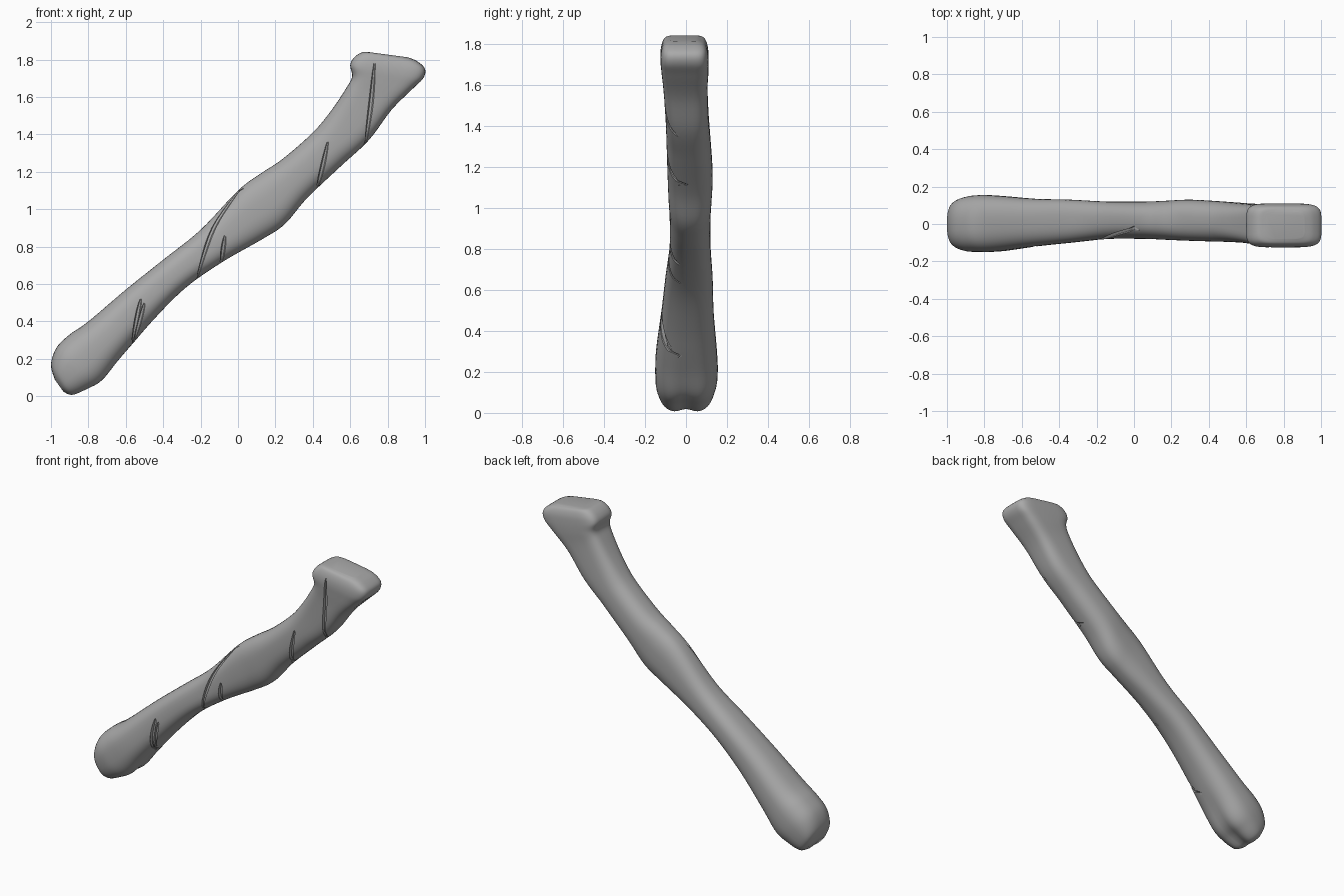
import bpy, bmesh, math
from mathutils import Vector
from mathutils.bvhtree import BVHTree

default_cube = bpy.data.objects.get("Cube")
if default_cube:
    bpy.data.objects.remove(default_cube, do_unlink=True)

SEGMENTS, STEPS = 48, 6

# Cross-sections from knuckle to head: upper edge x, z, lower edge x, z, front y, back y
SECTIONS = [
    (-.98, .09, -.93, .02, -.08, .08),
    (-1, .17, -.88, 0, -.12, .12),
    (-.97, .26, -.8, .03, -.145, .145),
    (-.9, .33, -.72, .08, -.15, .155),
    (-.8, .4, -.62, .21, -.145, .15),
    (-.6, .57, -.46, .4, -.12, .135),
    (-.4, .73, -.28, .58, -.1, .13),
    (-.2, .89, -.08, .72, -.08, .12),
    (0, 1.1, .13, .84, -.08, .12),
    (.12, 1.19, .25, .92, -.085, .125),
    (.24, 1.27, .37, 1.06, -.09, .13),
    (.4, 1.41, .55, 1.23, -.095, .12),
    (.5, 1.53, .7, 1.37, -.1, .11),
    (.58, 1.65, .82, 1.53, -.11, .105),
    (.61, 1.71, .93, 1.64, -.12, .11),
    (.6, 1.77, .99, 1.7, -.125, .11),
    (.62, 1.81, 1, 1.75, -.12, .105),
    (.66, 1.838, .96, 1.79, -.105, .09),
    (.7, 1.84, .91, 1.812, -.08, .065),
]


def material(name, value):
    mat = bpy.data.materials.new(name)
    mat.use_nodes = True
    colour = (value, value, value, 1)
    mat.diffuse_color = colour
    mat.node_tree.nodes["Principled BSDF"].inputs["Base Color"].default_value = colour
    return mat


def smooth_path(points, steps):
    """Catmull-Rom interpolation through points of any dimension."""
    points = [Vector(p) for p in points]
    padded = [points[0]] + points + [points[-1]]
    result = []
    for a, b, c, d in zip(padded, padded[1:], padded[2:], padded[3:]):
        for i in range(steps):
            t = i / steps
            result.append((b * 2 + (c - a) * t + (a * 2 - b * 5 + c * 4 - d) * t**2
                           + (b * 3 - a - c * 3 + d) * t**3) / 2)
    return result + [points[-1]]


def power(value, exponent):
    return math.copysign(abs(value) ** exponent, value)


def loft(bm, rings):
    """Skin closed rings together and close both ends."""
    loops = [[bm.verts.new(p) for p in ring] for ring in rings]
    for low, high in zip(loops, loops[1:]):
        for i in range(len(low)):
            j = (i + 1) % len(low)
            bm.faces.new((low[i], low[j], high[j], high[i]))
    bm.faces.new(loops[0])
    bm.faces.new(loops[-1])


def make_object(name, bm):
    bmesh.ops.recalc_face_normals(bm, faces=bm.faces[:])
    mesh = bpy.data.meshes.new(name)
    bm.to_mesh(mesh)
    obj = bpy.data.objects.new(name, mesh)
    bpy.context.collection.objects.link(obj)
    return obj


# Bone body: rounded shaft, boxy head, cleft between the two knuckles
def bone_ring(section, progress):
    ux, uz, lx, lz, front, back = section
    upper, lower = Vector((ux, 0, uz)), Vector((lx, 0, lz))
    middle, half = (upper + lower) / 2, (upper - lower) / 2
    boxy = min(max((progress - .62) / .2, 0), 1)
    exponent = 2 / (2.6 + 2.4 * boxy)
    cleft = .3 * max(0, 1 - progress / .25)
    ring = []
    for i in range(SEGMENTS):
        angle = math.tau * i / SEGMENTS
        across = power(math.cos(angle), exponent)
        side = power(math.sin(angle), exponent)
        if across < 0:
            across *= 1 - cleft * math.exp(-(side / .35) ** 2)
        point = middle + half * across
        point.y = (front + back) / 2 + side * (back - front) / 2
        ring.append(point)
    return ring


sections = smooth_path([Vector(s) for s in SECTIONS], STEPS)
body = bmesh.new()
loft(body, [bone_ring(s, i / (len(sections) - 1)) for i, s in enumerate(sections)])
bone = make_object("bone", body)
bone.data.materials.append(material("bone grey", .4))

# Scratches: tapered grooves that follow the front surface
SCRATCHES = [
    [(.73, 1.78), (.71, 1.56), (.68, 1.34)],
    [(.48, 1.36), (.45, 1.22), (.42, 1.1)],
    [(.02, 1.12), (-.13, .9), (-.22, .63)],
    [(-.07, .86), (-.09, .71)],
    [(-.52, .52), (-.54, .42), (-.57, .26)],
    [(-.5, .5), (-.55, .31)],
]
surface = BVHTree.FromBMesh(body)


def on_surface(x, z):
    hit = surface.ray_cast(Vector((x, -1, z)), Vector((0, 1, 0)))[0]
    return hit or surface.find_nearest(Vector((x, -.04, z)))[0]


grooves = bmesh.new()
for scratch in SCRATCHES:
    path = [on_surface(*p) for p in smooth_path(scratch, 6)]
    rings = []
    for i, centre in enumerate(path):
        radius = .004 + .009 * math.sin(math.pi * i / (len(path) - 1))
        ring = []
        for k in range(6):
            angle = math.tau * k / 6
            ring.append(centre + Vector((math.cos(angle), 1.3 * math.sin(angle), 0)) * radius)
        rings.append(ring)
    loft(grooves, rings)
cutter = make_object("scratch_cutter", grooves)
cutter.hide_render = True

cut = bone.modifiers.new("scratches", "BOOLEAN")
cut.operation = "DIFFERENCE"
cut.solver = "EXACT"
cut.use_self = True
cut.object = cutter

bpy.ops.object.select_all(action="DESELECT")
bone.select_set(True)
bpy.context.view_layer.objects.active = bone
bpy.ops.object.modifier_apply(modifier=cut.name)
bpy.data.objects.remove(cutter, do_unlink=True)
bpy.ops.object.shade_smooth_by_angle(angle=math.radians(40))
body.free()
grooves.free()
